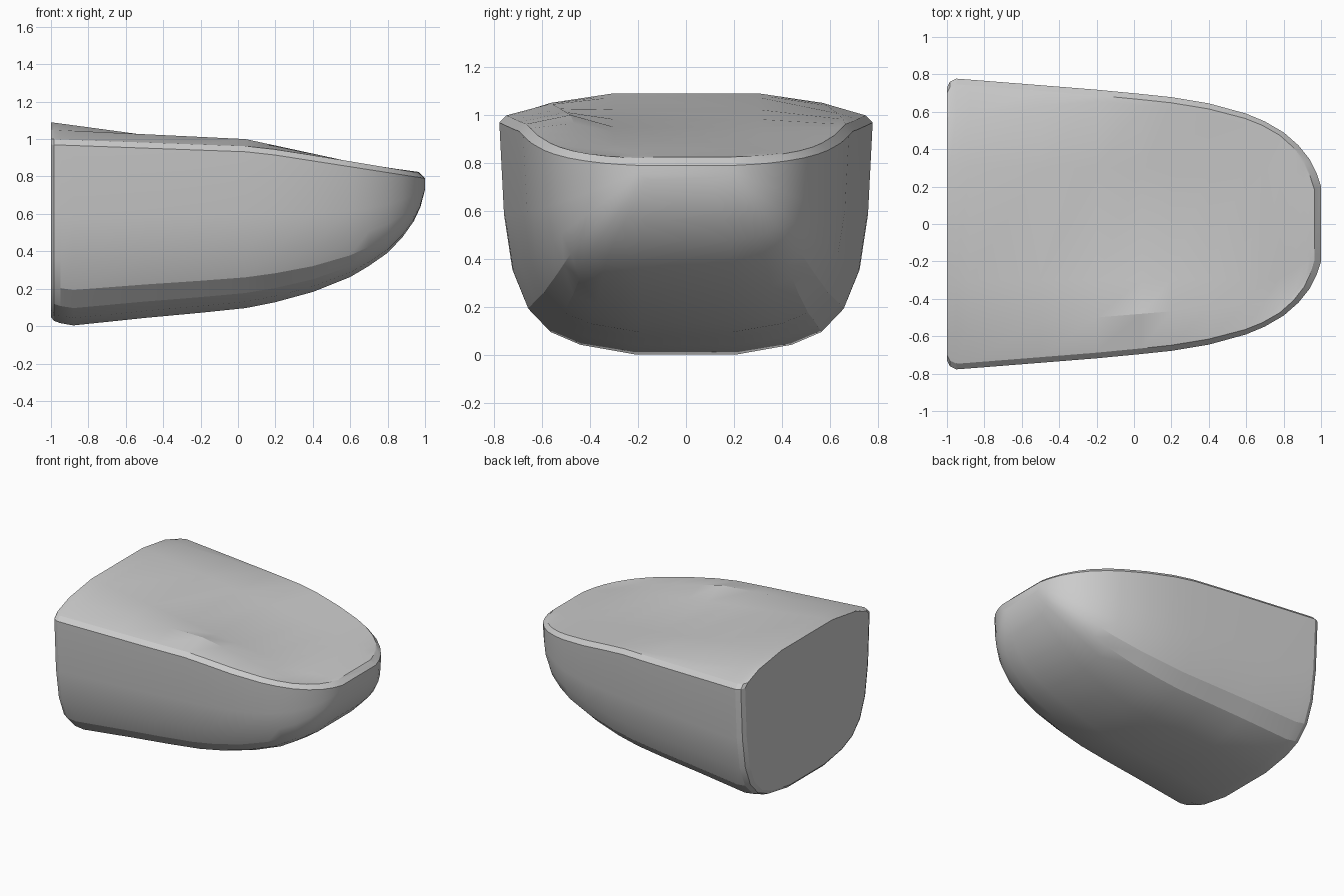
import bpy, bmesh

if "Cube" in bpy.data.objects:
    bpy.data.objects.remove(bpy.data.objects["Cube"])

# Hull stations: x, half width at rim, keel height
STATIONS = [(-1, .73, .045), (-.985, .76, .025), (-.95, .777, .012), (-.88, .772, 0),
            (-.5, .742, .04), (-.2, .718, .068), (.04, .695, .093), (.2, .678, .125),
            (.4, .645, .18), (.6, .59, .26), (.7, .548, .32), (.8, .49, .39),
            (.88, .42, .475), (.94, .345, .56), (.975, .275, .635), (1, .2, .73)]
# Half cross-section, keel to rim, as fractions of width and depth
PROFILE = [(.28, .004), (.57, .045), (.73, .10), (.85, .2), (.93, .36), (.975, .6), (1, 1)]


def lerp(x, pts):
    """Piecewise linear lookup."""
    if x <= pts[0][0]:
        return pts[0][1]
    for (a, u), (b, v) in zip(pts, pts[1:]):
        if x <= b:
            return u + (v - u) * (x - a) / (b - a)
    return pts[-1][1]


def section(x, w, keel):
    """Closed ring: hull from +y rim round the keel to -y rim, then the deck back to +y."""
    rim = lerp(x, [(-1, .97), (.1, .93), (1, .79)])
    full = lerp(x, [(.5, 1), (1, .55)])
    half = [(w * a ** full, keel + (rim - keel) * b) for a, b in PROFILE]
    ring = [(x, y, z) for y, z in reversed(half)] + [(x, -y, z) for y, z in half]

    # Bevelled rim and deck, pulled back at the nose
    t = lerp(x, [(.5, 0), (1, 1)])
    xi, wi, zi = x - .035 * t, w - .03 * (1 - .8 * t), rim + .03
    plane = .955 - .135 * xi
    y_mid = min(.3, .6 * wi)
    y_near = min(lerp(xi, [(-1, .565), (.04, .48), (.78, .42)]), .92 * wi)
    z_near = lerp(xi, [(-1, 1.05), (.04, 1.0), (.78, .84), (.965, .822)])
    y_far = min(lerp(xi, [(-1, .57), (-.2, .67)]), .95 * wi)
    z_far = lerp(xi, [(-1, 1.05), (-.2, .98)]) if xi < -.2 else max(zi, plane)
    return ring + [(xi, -wi, zi), (xi, -y_near, z_near), (xi, -y_mid, plane),
                   (xi, y_mid, plane), (xi, y_far, z_far), (xi, wi, zi)]


# Loft the body
bm = bmesh.new()
rings = [[bm.verts.new(p) for p in section(*s)] for s in STATIONS]
n = len(rings[0])
for a, b in zip(rings, rings[1:]):
    for i in range(n):
        j = (i + 1) % n
        bm.faces.new((a[i], a[j], b[j], b[i]))

# Flat rear, then the nose face and its rim bevel
bm.faces.new(rings[0])
h = 2 * len(PROFILE)
nose = rings[-1]
bm.faces.new(nose[:h])
bm.faces.new(nose[h - 1:] + nose[:1])
bmesh.ops.recalc_face_normals(bm, faces=bm.faces)

mesh = bpy.data.meshes.new("hull_body")
bm.to_mesh(mesh)
bm.free()
hull = bpy.data.objects.new("hull_body", mesh)
bpy.context.collection.objects.link(hull)
bpy.context.view_layer.objects.active = hull
hull.select_set(True)
bpy.ops.object.shade_smooth_by_angle(angle=.35)
